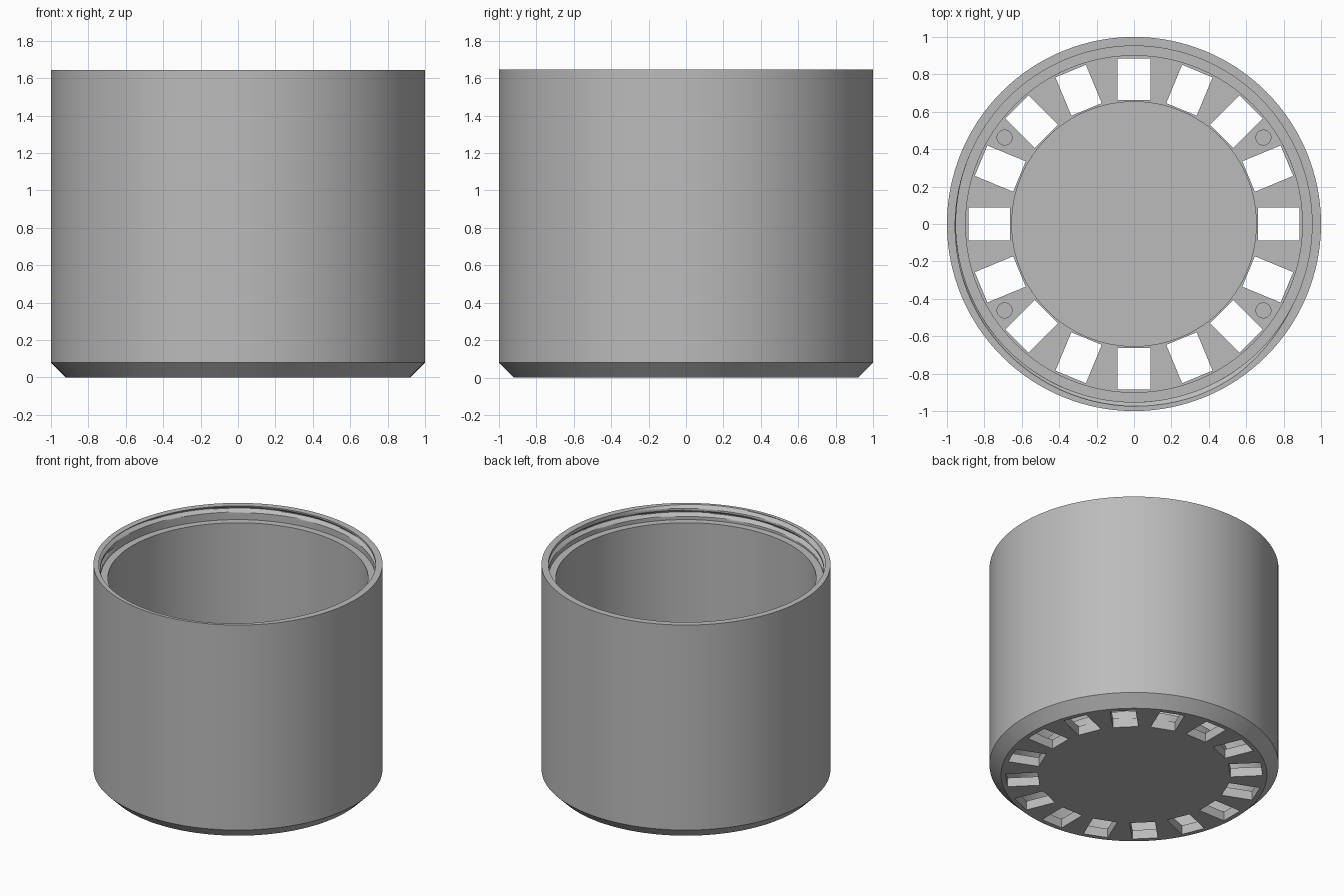
import bpy, bmesh, math
from mathutils import Matrix

cube = bpy.data.objects.get("Cube")
if cube:
    bpy.data.objects.remove(cube, do_unlink=True)

SEGMENTS = 128
HEIGHT = 1.645
LEDGE = 1.54
BORE = 0.952

grey = bpy.data.materials.new("plain_grey")
grey.use_nodes = True
colour = (0.5, 0.5, 0.5, 1)
grey.diffuse_color = colour
grey.node_tree.nodes["Principled BSDF"].inputs["Base Color"].default_value = colour


def finish(name, bm):
    bmesh.ops.recalc_face_normals(bm, faces=bm.faces)
    mesh = bpy.data.meshes.new(name)
    bm.to_mesh(mesh)
    bm.free()
    obj = bpy.data.objects.new(name, mesh)
    mesh.materials.append(grey)
    bpy.context.collection.objects.link(obj)
    return obj


def bore_radius(angle, z):
    """Bore with one helical V groove that runs out through the rim."""
    back = (math.radians(290) - angle) % math.tau / math.tau
    depth = 0
    for turn in (back, back + 1, back - 1):
        fade = min(1, (turn + 0.12) / 0.08, (1.3 - turn) / 0.06)
        centre = HEIGHT - 0.06 * turn
        groove = max(0, 1 - abs(z - centre) / 0.022)
        depth = max(depth, 0.026 * groove * max(0, fade))
    return BORE + depth


# Cup body: one turned profile from the underside, over the rim, to the floor
profile = [(0.92, 0), (1, 0.08), (1, HEIGHT)]
steps = 22
profile += [(None, HEIGHT + (LEDGE - HEIGHT) * i / steps) for i in range(steps + 1)]
profile += [(0.9, LEDGE), (0.9, 0.07), (0.656, 0.07), (0.656, 0.13)]

bm = bmesh.new()
rings = []
for r, z in profile:
    ring = []
    for i in range(SEGMENTS):
        a = math.tau * i / SEGMENTS
        radius = bore_radius(a, z) if r is None else r
        ring.append(bm.verts.new((radius * math.cos(a), radius * math.sin(a), z)))
    rings.append(ring)
for low, high in zip(rings, rings[1:]):
    for i in range(SEGMENTS):
        j = (i + 1) % SEGMENTS
        bm.faces.new((low[i], low[j], high[j], high[i]))
bm.faces.new(rings[0])
bm.faces.new(rings[-1])
cup = finish("cup_body", bm)

# Cutter: ring of sixteen drain slots and four blind sockets in the floor
bm = bmesh.new()
for i in range(16):
    place = (Matrix.Rotation(math.tau * i / 16, 4, "Z")
             @ Matrix.Translation((0.774, 0, 0.05))
             @ Matrix.Diagonal((0.222, 0.176, 0.3, 1)))
    bmesh.ops.create_cube(bm, size=1, matrix=place)
for sx in (-1, 1):
    for sy in (-1, 1):
        bmesh.ops.create_cone(bm, cap_ends=True, segments=32, radius1=0.04, radius2=0.04,
                              depth=0.1, matrix=Matrix.Translation((sx * 0.692, sy * 0.462, 0.08)))
cutter = finish("floor_cutter", bm)
cutter.hide_render = True

cut = cup.modifiers.new("floor_openings", "BOOLEAN")
cut.object = cutter
cut.operation = "DIFFERENCE"
cut.solver = "EXACT"
bpy.ops.object.select_all(action="DESELECT")
bpy.context.view_layer.objects.active = cup
cup.select_set(True)
bpy.ops.object.modifier_apply(modifier=cut.name)
bpy.data.objects.remove(cutter, do_unlink=True)
bpy.ops.object.shade_smooth_by_angle(angle=math.radians(25))
